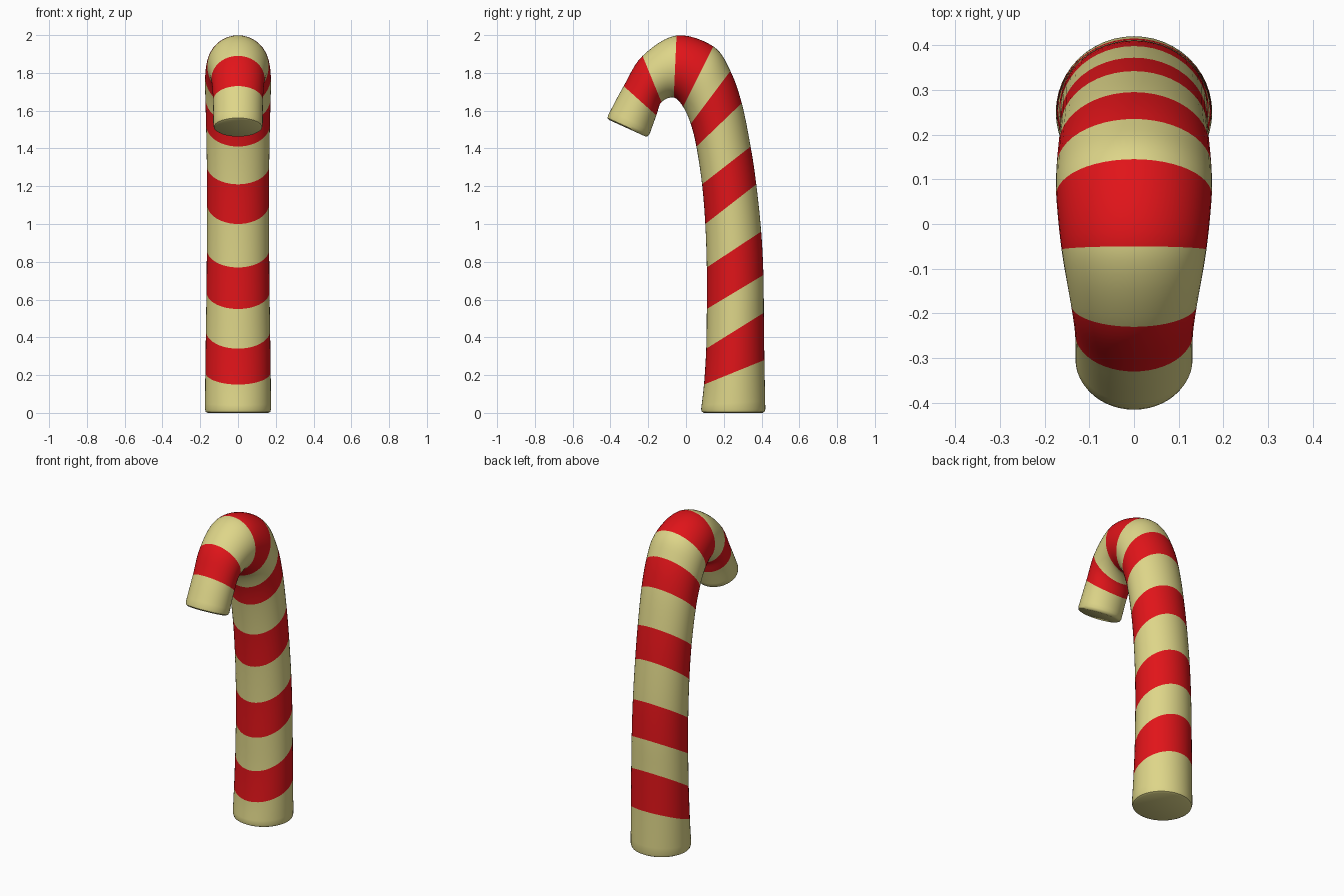
import bpy, bmesh, math
from mathutils import Vector

if "Cube" in bpy.data.objects:
    bpy.data.objects.remove(bpy.data.objects["Cube"])

SIDES, STEPS = 48, 6

def material(name, rgb):
    m = bpy.data.materials.new(name)
    m.diffuse_color = (*rgb, 1)
    m.use_nodes = True
    m.node_tree.nodes["Principled BSDF"].inputs["Base Color"].default_value = m.diffuse_color
    return m

# Stripe boundaries: inner (y, z), outer (y, z), half width in x
KEYS = [
    (0.08, 0.02, 0.42, 0.02, 0.175),
    (0.095, 0.15, 0.415, 0.28, 0.173),
    (0.107, 0.34, 0.412, 0.53, 0.17),
    (0.11, 0.55, 0.41, 0.73, 0.167),
    (0.11, 0.77, 0.398, 0.96, 0.165),
    (0.102, 1.00, 0.372, 1.21, 0.164),
    (0.085, 1.21, 0.342, 1.41, 0.165),
    (0.055, 1.41, 0.295, 1.64, 0.169),
    (0.025, 1.53, 0.235, 1.81, 0.173),
    (-0.015, 1.62, 0.145, 1.94, 0.174),
    (-0.065, 1.67, -0.05, 1.998, 0.162),
    (-0.13, 1.645, -0.23, 1.89, 0.141),
    (-0.157, 1.575, -0.33, 1.73, 0.132),
    (-0.193, 1.475, -0.413, 1.575, 0.131),
]
keys = [Vector(k) for k in KEYS]

def spline(i, t):
    p1, p2 = keys[i], keys[i + 1]
    p0 = keys[i - 1] if i else p1 * 2 - p2
    p3 = keys[i + 2] if i + 2 < len(keys) else p2 * 2 - p1
    return 0.5 * (2 * p1 + (p2 - p0) * t + (2 * p0 - 5 * p1 + 4 * p2 - p3) * t * t
                  + (3 * p1 - p0 - 3 * p2 + p3) * t ** 3)

bm = bmesh.new()

def ring(k, inset=0.0, shift=(0, 0)):
    inner, outer = Vector((0, k[0], k[1])), Vector((0, k[2], k[3]))
    mid = (inner + outer) / 2 + Vector((0, *shift))
    half = (outer - inner) / 2
    half *= 1 - inset / half.length
    side = Vector((k[4] - inset, 0, 0))
    angles = [2 * math.pi * j / SIDES for j in range(SIDES)]
    return [bm.verts.new(mid + half * math.cos(a) + side * math.sin(a)) for a in angles]

# Rounded foot, striped cane body, rounded tip
rings = [(ring(keys[0], 0.015, (0, -0.02)), 0), (ring(keys[0], 0.004, (0, -0.014)), 0)]
for i in range(len(keys) - 1):
    for s in range(STEPS):
        rings.append((ring(spline(i, s / STEPS)), i % 2))
rings.append((ring(keys[-1]), 0))
rings.append((ring(keys[-1], 0.004, (-0.006, -0.012)), 0))
rings.append((ring(keys[-1], 0.014, (-0.008, -0.018)), 0))

for (a, colour), (b, _) in zip(rings, rings[1:]):
    for j in range(SIDES):
        n = (j + 1) % SIDES
        bm.faces.new((a[j], a[n], b[n], b[j])).material_index = colour
bm.faces.new(rings[0][0])
bm.faces.new(rings[-1][0])
bmesh.ops.recalc_face_normals(bm, faces=bm.faces)

mesh = bpy.data.meshes.new("candy_cane")
bm.to_mesh(mesh)
bm.free()
mesh.materials.append(material("cream", (0.73, 0.67, 0.25)))
mesh.materials.append(material("red", (0.75, 0.007, 0.01)))
cane = bpy.data.objects.new("candy_cane", mesh)
bpy.context.collection.objects.link(cane)
bpy.context.view_layer.objects.active = cane
cane.select_set(True)
bpy.ops.object.shade_smooth_by_angle(angle=math.radians(40))
